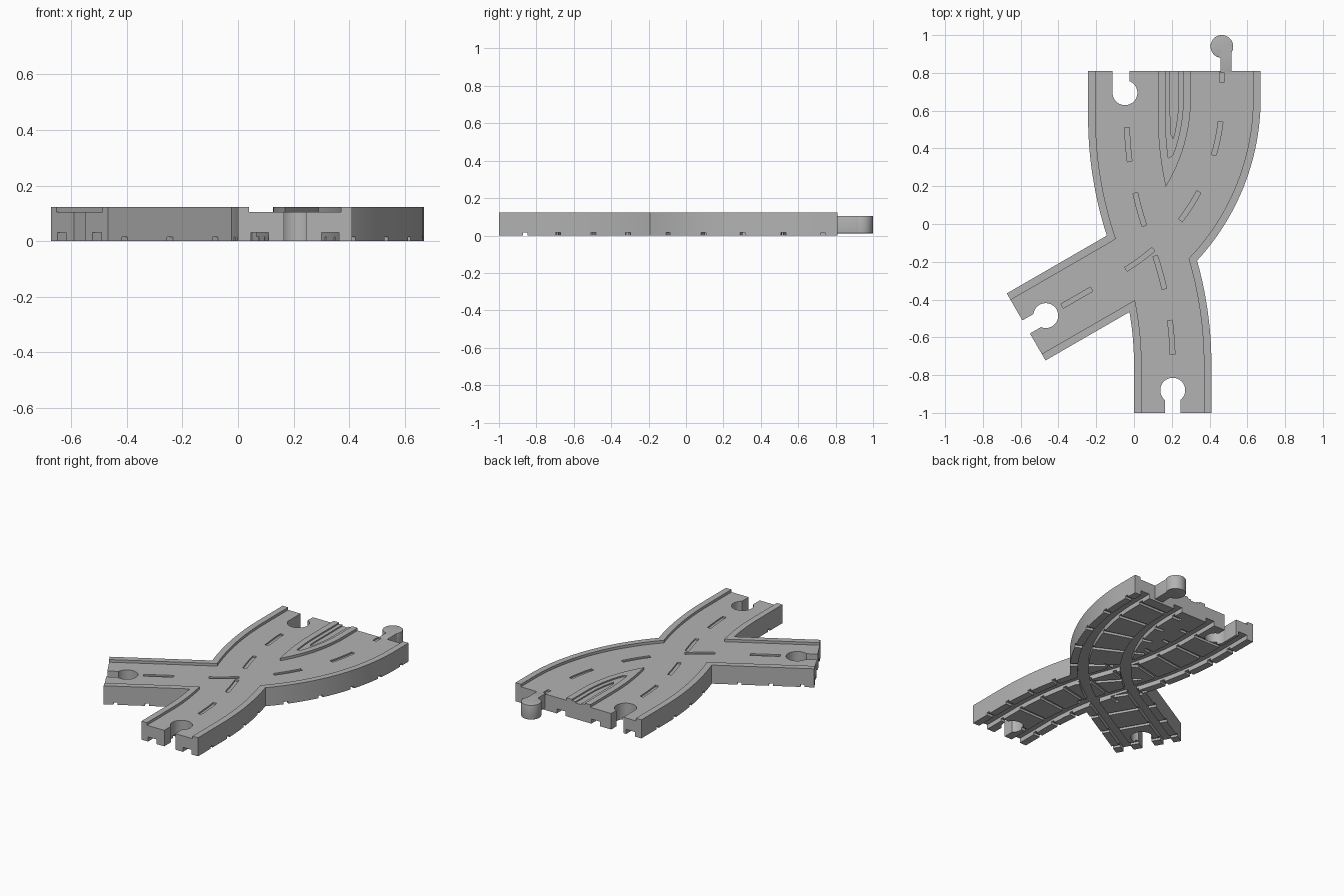
import bpy, bmesh, math
from mathutils import Vector

if "Cube" in bpy.data.objects:
    bpy.data.objects.remove(bpy.data.objects["Cube"])

HEIGHT, ROAD, BACK = 0.122, 0.105, 0.81      # total height, road level, back end
HALF, LANE = 0.205, 0.165                    # half width with and without curb

grey = bpy.data.materials.new("track grey")
grey.use_nodes = True
colour = (0.45, 0.45, 0.45, 1)
grey.diffuse_color = colour
grey.node_tree.nodes["Principled BSDF"].inputs["Base Color"].default_value = colour


class Path:
    """Centre line made of straight and circular pieces (length, curvature)."""

    def __init__(self, start, heading, pieces):
        self.start, self.heading, self.pieces = Vector(start), math.radians(heading), pieces

    def at(self, s, offset=0.0):
        p, a = self.start.copy(), self.heading
        for i, (length, k) in enumerate(self.pieces):
            last = i == len(self.pieces) - 1
            d = s if last else min(s, length)
            if k:
                p += Vector((math.sin(a + k * d) - math.sin(a),
                             math.cos(a) - math.cos(a + k * d))) / k
                a += k * d
            else:
                p += d * Vector((math.cos(a), math.sin(a)))
            s -= d
            if s <= 0:
                break
        return p + offset * Vector((-math.sin(a), math.cos(a)))

    def edge(self, s0, s1, offset):
        n = max(2, int((s1 - s0) / 0.035))
        return [self.at(s0 + (s1 - s0) * i / n, offset) for i in range(n + 1)]


def prism(name, outline, z0, z1):
    bm = bmesh.new()
    base = bm.faces.new([bm.verts.new((p[0], p[1], z0)) for p in outline])
    top = bmesh.ops.extrude_face_region(bm, geom=[base])["geom"]
    bmesh.ops.translate(bm, vec=(0, 0, z1 - z0),
                        verts=[v for v in top if isinstance(v, bmesh.types.BMVert)])
    bmesh.ops.recalc_face_normals(bm, faces=bm.faces)
    mesh = bpy.data.meshes.new(name)
    bm.to_mesh(mesh)
    bm.free()
    mesh.materials.append(grey)
    obj = bpy.data.objects.new(name, mesh)
    bpy.context.collection.objects.link(obj)
    return obj


def ribbon(name, path, s0, s1, o0, o1, z0, z1):
    return prism(name, path.edge(s0, s1, o0) + path.edge(s0, s1, o1)[::-1], z0, z1)


def box(name, x0, x1, y0, y1, z0, z1):
    return prism(name, [(x0, y0), (x1, y0), (x1, y1), (x0, y1)], z0, z1)


def disc(name, centre, r, z0, z1, n=40):
    return prism(name, [(centre[0] + r * math.cos(math.tau * i / n),
                         centre[1] + r * math.sin(math.tau * i / n)) for i in range(n)], z0, z1)


helpers = []


def combine(target, other, operation="DIFFERENCE"):
    other.hide_render = True
    helpers.append(other)
    mod = target.modifiers.new(operation.lower(), "BOOLEAN")
    mod.operation, mod.solver, mod.object = operation, "EXACT", other


def finish(obj):
    """Bake the modifiers, remove helpers and shade."""
    bpy.context.view_layer.update()
    graph = bpy.context.evaluated_depsgraph_get()
    mesh = bpy.data.meshes.new_from_object(obj.evaluated_get(graph))
    obj.modifiers.clear()
    obj.data = mesh
    while helpers:
        bpy.data.objects.remove(helpers.pop())
    bpy.ops.object.select_all(action="DESELECT")
    obj.select_set(True)
    bpy.context.view_layer.objects.active = obj
    bpy.ops.object.shade_smooth_by_angle(angle=math.radians(30))


# The two crossing lanes: a gentle S and a wide bend
bend = 1.83 * math.radians(21)
lane_s = Path((0.205, -1), 90, [(0.255, 0), (bend, 1 / 1.83), (bend, -1 / 1.83), (1, 0)])
lane_bend = Path((-0.571, -0.545), 30,
                 [(0.585, 0), (1.06 * math.radians(60), 1 / 1.06), (1, 0)])
lanes = (lane_s, lane_bend)
END = 1.92                                   # runs past the back end, trimmed later

# Solid body with the gap between the lanes filled
track = ribbon("track_body", lane_s, 0, END, -HALF, HALF, 0, HEIGHT)
combine(track, ribbon("bend_solid", lane_bend, 0, END, -HALF, HALF, 0, HEIGHT), "UNION")
combine(track, prism("fork_filler", [(0.06, 0.85), (0.17, 0.2), (0.46, 0.85)], 0, HEIGHT), "UNION")
combine(track, box("back_trim", -1, 1, BACK, 1.2, -0.1, 0.3))

# Sunken road surfaces leave the curbs standing
for lane in lanes:
    combine(track, ribbon("road_cut", lane, -0.05, END + 0.05, -LANE, LANE, ROAD, 0.2))

# Stepped hollow between the fork curbs
for offset, tip, level in ((HALF, 0.34, 0.113), (0.23, 0.45, ROAD)):
    sides = [[p for p in lane.edge(1.1, END, o) if p.y > tip]
             for lane, o in ((lane_s, -offset), (lane_bend, offset))]
    combine(track, prism("fork_hollow", sides[0] + sides[1][::-1], level, 0.2))

# Dashed centre lines
for lane, first, step, count in ((lane_s, 0.4, 0.35, 4), (lane_bend, 0.31, 0.39, 5)):
    for i in range(count):
        s = first + step * i
        combine(track, ribbon("dash_cut", lane, s - 0.09, s + 0.09, -0.0125, 0.0125,
                              ROAD - 0.01, 0.2))

# Connector sockets
for lane in lanes:
    combine(track, disc("socket_cut", lane.at(0.12), 0.066, -0.1, 0.3))
    combine(track, ribbon("socket_neck_cut", lane, -0.1, 0.12, -0.04, 0.04, -0.1, 0.3))
combine(track, disc("back_socket_cut", (-0.048, 0.695), 0.066, -0.1, 0.3))
combine(track, box("back_socket_neck_cut", -0.113, -0.024, 0.695, 0.95, -0.1, 0.3))

# Underside wheel grooves and sleeper slots
for lane, first, step in ((lane_s, 0.14, 0.17), (lane_bend, 0.07, 0.188)):
    for side in (-1, 1):
        combine(track, ribbon("rail_groove", lane, -0.05, END + 0.05,
                              side * 0.095, side * 0.158, -0.1, 0.03))
    for i in range(10):
        s = first + step * i
        combine(track, ribbon("sleeper_slot", lane, s - 0.012, s + 0.012,
                              -0.215, 0.215, -0.1, 0.015))
finish(track)

# Connector peg at the back
peg = disc("connector_peg", (0.465, 0.94), 0.06, 0.012, ROAD)
combine(peg, box("peg_neck", 0.458, 0.516, BACK - 0.01, 0.94, 0.012, ROAD), "UNION")
round_edge = peg.modifiers.new("round", "BEVEL")
round_edge.width, round_edge.segments = 0.008, 3
round_edge.limit_method, round_edge.angle_limit = "ANGLE", math.radians(60)
finish(peg)
